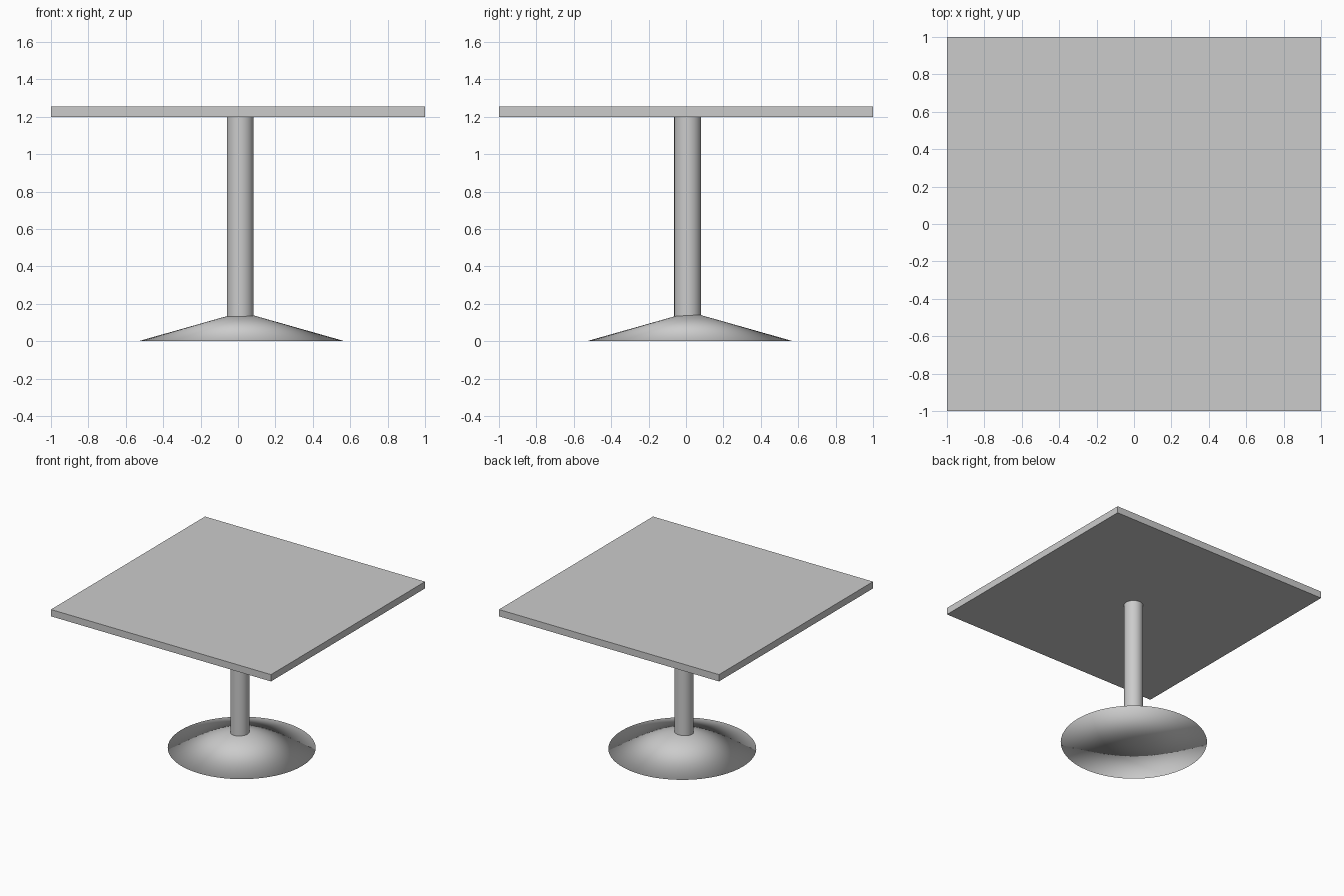
import bpy
import math

if "Cube" in bpy.data.objects:
    bpy.data.objects.remove(bpy.data.objects["Cube"])

grey = bpy.data.materials.new("light grey")
grey.diffuse_color = (0.6, 0.6, 0.6, 1.0)
grey.use_nodes = True
grey.node_tree.nodes["Principled BSDF"].inputs["Base Color"].default_value = grey.diffuse_color


def finish(name):
    """Name the active object and give it the grey material."""
    obj = bpy.context.object
    obj.name = name
    obj.data.materials.append(grey)
    return obj


# Square table top
bpy.ops.mesh.primitive_cube_add(size=1, location=(0, 0, 1.2265))
top = finish("table_top")
top.scale = (2, 2, 0.056)
bpy.ops.object.transform_apply(location=False, rotation=False, scale=True)

# Round column, slightly off centre, sunk a little into the base
col_bottom, col_top = 0.132, 1.2
bpy.ops.mesh.primitive_cylinder_add(
    vertices=48, radius=0.072, depth=col_top - col_bottom,
    location=(0.012, 0.009, (col_bottom + col_top) / 2))
finish("column")
bpy.ops.object.shade_smooth_by_angle(angle=math.radians(40))

# Shallow cone foot with a flat underside, softly shaded over the rim
foot_height = 0.156
bpy.ops.mesh.primitive_cone_add(
    vertices=64, radius1=0.551, radius2=0, depth=foot_height,
    end_fill_type='TRIFAN', location=(0.019, 0.021, foot_height / 2))
finish("cone_foot")
bpy.ops.object.shade_smooth()
